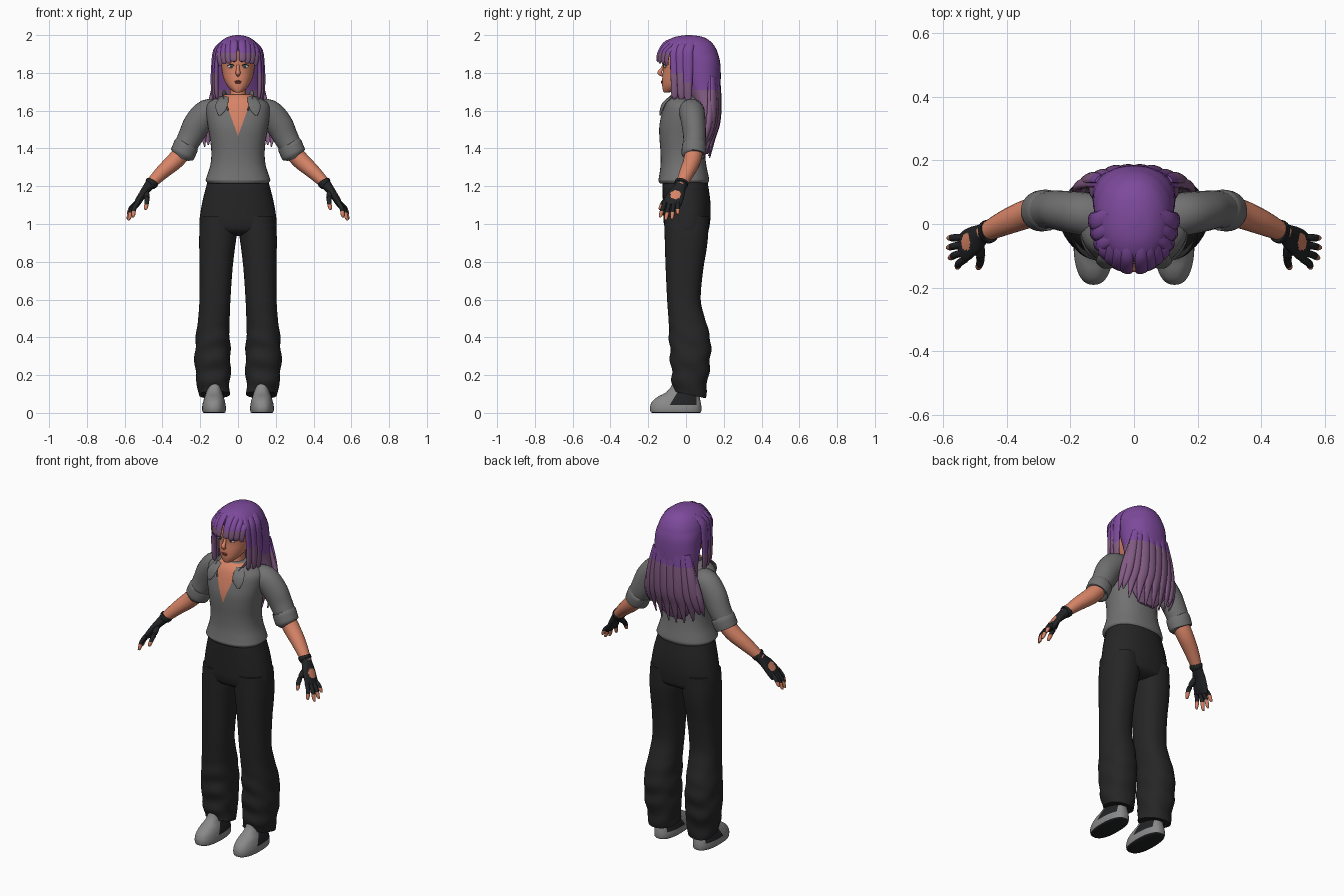
import bpy, bmesh, math
from mathutils import Vector as V

COL = dict(purple=(.205, .068, .33), mauve=(.225, .105, .225), skin=(.68, .23, .135), shirt_grey=(.165, .165, .165),
           trouser_black=(.019, .019, .019), glove_black=(.016, .017, .019), shoe_grey=(.25, .25, .25),
           eye_white=(.6, .6, .6), eye_teal=(.05, .2, .2), lip_red=(.3, .07, .05))
MAT = {}
for k, c in COL.items():
    MAT[k] = bpy.data.materials.new(k)
    MAT[k].diffuse_color = (*c, 1)


def spline(rows, k):
    """Catmull-Rom interpolation of rows of numbers, k steps per span."""
    out = []
    for i in range(len(rows) - 1):
        a, b, c, d = rows[max(i - 1, 0)], rows[i], rows[i + 1], rows[min(i + 2, len(rows) - 1)]
        for j in range(k):
            t = j / k
            out.append([.5 * (2*q + (r-p)*t + (2*p-5*q+4*r-s)*t*t + (3*q-p-3*r+s)*t**3)
                        for p, q, r, s in zip(a, b, c, d)])
    return out + [list(rows[-1])]


def build(name, rings, mats, rule=None, cuts=(), sx=1, angle=50):
    """Skin a list of rings, cut it by planes and colour it by a rule."""
    bm = bmesh.new()
    vs = [[bm.verts.new(p) for p in r] for r in rings]
    n = len(rings[0])
    for a, b in zip(vs, vs[1:]):
        for i in range(n):
            bm.faces.new((a[i], a[(i+1) % n], b[(i+1) % n], b[i]))
    bm.faces.new(vs[0])
    bm.faces.new(vs[-1])
    for co, no in cuts:
        bmesh.ops.bisect_plane(bm, geom=bm.verts[:] + bm.edges[:] + bm.faces[:], plane_co=co, plane_no=no)
    bmesh.ops.recalc_face_normals(bm, faces=bm.faces[:])
    for f in bm.faces:
        f.smooth = True
        if rule:
            f.material_index = int(rule(f.calc_center_median(), f.normal))
    if sx < 0:
        for v in bm.verts:
            v.co.x *= -1
        bmesh.ops.reverse_faces(bm, faces=bm.faces[:])
    me = bpy.data.meshes.new(name)
    bm.to_mesh(me)
    bm.free()
    for m in mats.split():
        me.materials.append(MAT[m])
    me.set_sharp_from_angle(angle=math.radians(angle))
    ob = bpy.data.objects.new(name, me)
    bpy.context.collection.objects.link(ob)
    return ob


def loft(name, rows, mats, p=2.0, k=4, n=40, warp=None, **kw):
    """Upright loft; rows are (z, x left, x right, y front, y back)."""
    rings = []
    for z, x0, x1, y0, y1 in spline(rows, k):
        r = []
        for i in range(n):
            c, s = math.cos(2*math.pi*i/n), math.sin(2*math.pi*i/n)
            q = V(((x0+x1)/2 + (x1-x0)/2 * math.copysign(abs(c)**(2/p), c),
                   (y0+y1)/2 + (y1-y0)/2 * math.copysign(abs(s)**(2/p), s), z))
            r.append(warp(q) if warp else q)
        rings.append(r)
    return build(name, rings, mats, **kw)


def sym(rows):
    return [(z, -x, x, a, b) for z, x, a, b in rows]


def tube(name, rows, mats, side=(0, 1, 0), k=4, n=14, **kw):
    """Tube along a path; rows are (x, y, z, half width along side, half thickness)."""
    rows = spline(rows, k)
    pts = [V(r[:3]) for r in rows]
    rings = []
    for i, r in enumerate(rows):
        t = (pts[min(i+1, len(pts)-1)] - pts[max(i-1, 0)]).normalized()
        b = t.cross(V(side)).normalized()
        s = b.cross(t)
        rings.append([pts[i] + s*r[3]*math.cos(2*math.pi*j/n) + b*r[4]*math.sin(2*math.pi*j/n) for j in range(n)])
    return build(name, rings, mats, **kw)


def blob(name, c, r, mat, sx=1):
    loft(name, [(c[2] + r[2]*math.sin(a), c[0] - r[0]*math.cos(a), c[0] + r[0]*math.cos(a),
                 c[1] - r[1]*math.cos(a), c[1] + r[1]*math.cos(a)) for a in [math.radians(d) for d in range(-88, 89, 22)]],
         mat, k=1, n=16, sx=sx)


def split(z):
    """Colour change at a height: second material below z."""
    return dict(cuts=[((0, 0, z), (0, 0, 1))], rule=lambda c, n: c.z < z)


# Shirt with open skin neckline
loft("shirt_body", sym([(1.215, .158, -.138, .115), (1.23, .171, -.146, .122), (1.25, .166, -.143, .12), (1.31, .147, -.135, .108),
     (1.38, .141, -.135, .1), (1.46, .15, -.141, .1), (1.52, .16, -.141, .105), (1.58, .168, -.13, .107),
     (1.63, .165, -.116, .1), (1.66, .13, -.102, .088), (1.685, .07, -.08, .065)]), "shirt_grey skin", p=2.3,
     cuts=[((0, 0, 1.465), (s, 0, -.36)) for s in (1, -1)],
     rule=lambda c, n: c.y < -.02 and abs(c.x) < (c.z-1.465)*.36)
# Neck, head and face
loft("neck", sym([(1.6, .06, -.1, .04), (1.66, .046, -.075, .04), (1.7, .043, -.06, .045), (1.78, .045, -.06, .05)]), "skin")
loft("head", sym([(1.697, .012, -.116, -.09), (1.703, .028, -.121, -.05), (1.73, .055, -.126, 0), (1.77, .076, -.126, .06),
     (1.82, .086, -.122, .09), (1.87, .089, -.126, .1), (1.92, .082, -.115, .095), (1.96, .04, -.06, .05)]), "skin", p=2.1)
tube("nose", [(0, -.118, 1.845, .007, .006), (0, -.128, 1.82, .009, .008), (0, -.14, 1.8, .013, .012),
     (0, -.122, 1.785, .007, .006)], "skin", side=(1, 0, 0))
blob("upper_lip", (0, -.126, 1.755), (.02, .007, .004), "lip_red")
blob("lower_lip", (0, -.126, 1.748), (.015, .007, .005), "lip_red")
for s in (1, -1):
    blob("eye", (.037, -.111, 1.834), (.018, .007, .009), "eye_white", s)
    blob("iris", (.036, -.114, 1.834), (.008, .006, .0085), "eye_teal", s)
    blob("pupil", (.036, -.1175, 1.834), (.0035, .004, .004), "glove_black", s)
    tube("eyelash", [(.018, -.118, 1.837, .002, .002), (.036, -.119, 1.845, .003, .003), (.057, -.106, 1.838, .002, .002)],
         "glove_black", side=(0, 0, 1), n=8, sx=s)

# Hair cap and long back
loft("back_hair", sym([(2, .012, 0, .03), (1.99, .055, -.06, .09), (1.965, .092, -.105, .132), (1.93, .114, -.12, .158),
     (1.9, .122, -.105, .17), (1.86, .127, -.05, .18), (1.8, .13, -.03, .184), (1.7, .132, .01, .182), (1.6, .143, .05, .173),
     (1.5, .138, .08, .155), (1.43, .11, .09, .138), (1.37, .05, .095, .115)]), "purple mauve", p=2.2, **split(1.71))
for s in (1, -1):
    # Fringe clumps, split at the middle
    for x, tip in ((.024, 1.862), (.05, 1.85), (.074, 1.848), (.095, 1.84)):
        d = 5.5*x*x
        tube("fringe_clump", [(x*.75, -.03+d*.5, 1.985-d*.3, .016, .007), (x*.9, -.105+d, 1.965-d*.5, .019, .009),
             (x, -.142+d, 1.915, .02, .009), (x, -.153+d, 1.87, .018, .007), (x, -.15+d, tip, .01, .004)],
             "purple mauve", side=(1, 11*x*.7, 0), sx=s, **split(1.905))
    # Locks framing the face
    for y, x, tip, w in ((-.06, .108, 1.66, .024), (-.025, .119, 1.65, .026), (.01, .125, 1.62, .028)):
        tube("side_lock", [(x*.62, y+.02, 1.965, w*.8, .01), (x*.95, y, 1.92, w, .012), (x+.005, y, 1.84, w, .012),
             (x+.008, y, 1.75, w*.85, .012), (x+.005, y, 1.68, w*.7, .009), (x, y+.004, tip, .006, .003)],
             "purple mauve", sx=s, **split(1.8 if y < 0 else 1.75))
    # Loose strands down the back
    for x0, x1, y, tip, w in ((.115, .18, .115, 1.41, .02), (.12, .16, .13, 1.42, .025), (.1, .125, .14, 1.375, .028),
                              (.065, .075, .155, 1.36, .03), (.025, .025, .16, 1.35, .03)):
        tube("back_strand", [(x0*.9, y+.012, 1.78, w*.7, .008), (x0*.6+x1*.4, y+.015, 1.65, w, .013),
             (x1*.95, y+.008, 1.54, w, .014), (x1, y-.012, 1.46, w*.7, .01), (x1*.98, y-.035, tip, .004, .003)],
             "purple mauve", side=(1, -x1*5, 0), sx=s, **split(1.71))

    # Collar and lapel
    tube("collar", [(.052, -.118, 1.6, .012, .005), (.072, -.085, 1.65, .022, .006), (.074, -.02, 1.675, .025, .007),
         (.055, .045, 1.69, .025, .007), (0, .072, 1.695, .025, .007)], "shirt_grey", side=(.3, 0, 1), sx=s)
    tube("lapel", [(.07, -.08, 1.672, .022, .006), (.084, -.115, 1.64, .033, .006), (.092, -.13, 1.605, .027, .005),
         (.098, -.136, 1.575, .006, .003)], "shirt_grey", side=(1, .25, 0), sx=s)
    # Sleeve with rolled cuff, then bare forearm
    tube("sleeve", [(.1, .02, 1.595, .07, .06), (.16, .032, 1.588, .068, .073), (.215, .04, 1.53, .064, .073),
         (.25, .045, 1.465, .06, .066), (.28, .043, 1.41, .058, .06)], "shirt_grey", n=24, sx=s)
    tube("sleeve_cuff", [(.27, .044, 1.425, .054, .056), (.273, .044, 1.42, .064, .066), (.285, .042, 1.39, .065, .067),
         (.297, .04, 1.365, .063, .065), (.299, .04, 1.361, .05, .05)], "shirt_grey", n=24, k=2, sx=s)
    tube("forearm", [(.27, .045, 1.41, .048, .048), (.33, .033, 1.338, .046, .046), (.4, .006, 1.275, .04, .038),
         (.475, -.03, 1.2, .028, .026)], "skin", n=20, sx=s)

    # Fingerless glove with a round opening on the back of the hand
    patch = V((.528, -.055, 1.155))
    tube("glove_palm", [(.455, -.022, 1.222, .034, .031), (.475, -.031, 1.197, .032, .026), (.5, -.048, 1.165, .043, .021),
         (.525, -.066, 1.125, .049, .019), (.54, -.076, 1.098, .046, .015)], "glove_black skin", k=7, n=40, sx=s,
         rule=lambda c, n: (c-patch).length < .027 and n.x > .3)
    tube("glove_wrist_band", [(.452, -.021, 1.225, .034, .032), (.454, -.022, 1.222, .037, .035), (.463, -.026, 1.211, .037, .033),
         (.466, -.027, 1.208, .033, .03)], "glove_black", k=2, n=20, sx=s)
    for ky, tip in ((-.11, (.558, -.138, 1.035)), (-.087, (.582, -.108, 1.02)), (-.064, (.588, -.075, 1.025)), (-.043, (.586, -.044, 1.052))):
        base, tip = V((.53, ky, 1.118)), V(tip)
        mid = base.lerp(tip, .5) + V((.006, 0, .004))
        tube("finger", [(*base, .012, .012), (*mid, .0115, .0115), (*base.lerp(tip, .85), .0095, .0095), (*tip, .004, .004)],
             "glove_black skin", n=12, sx=s, **split(base.lerp(tip, .58).z))
    tube("thumb", [(.49, -.055, 1.175, .017, .015), (.483, -.09, 1.145, .016, .015), (.483, -.118, 1.115, .013, .012),
         (.488, -.135, 1.085, .01, .01), (.49, -.139, 1.075, .004, .004)], "glove_black skin", side=(0, .7, .7), sx=s, **split(1.103))

    # Baggy trouser leg, creased low down, hem lower at the back
    def crease(q):
        low = max(0, min(1, (.5-q.z)/.15))
        q.y += low*.005*math.sin(q.z*55 + q.x*14)
        q.x += low*.004*math.sin(q.z*48 + q.y*25)
        q.z -= max(0, (.2-q.z)/.1)*.22*q.y
        return q
    loft("trouser_leg", [(1.04, .01, .196, -.115, .12), (.94, .008, .205, -.113, .117), (.86, .018, .205, -.111, .108),
         (.75, .03, .203, -.107, .09), (.6, .04, .204, -.1, .078), (.5, .044, .211, -.093, .1), (.4, .044, .223, -.089, .128),
         (.3, .04, .229, -.084, .13), (.22, .04, .226, -.077, .122), (.15, .044, .215, -.073, .112), (.1, .046, .208, -.068, .1)],
         "trouser_black", p=2.3, k=6, sx=s, warp=crease)
    # Shoe: black sole, pale rim and toe, dark side panel
    loft("shoe", [(0, .072, .18, -.178, .072), (.006, .066, .188, -.188, .08), (.025, .064, .19, -.191, .082), (.045, .066, .188, -.187, .08),
         (.065, .07, .183, -.175, .076), (.085, .076, .177, -.15, .072), (.105, .082, .17, -.112, .07), (.13, .085, .166, -.085, .068),
         (.16, .087, .163, -.07, .066)], "shoe_grey glove_black", p=2.4, k=4, n=64, sx=s,
         cuts=[((0, 0, .006), (0, 0, 1)), ((0, 0, .042), (0, 0, 1)), ((0, -.075, .06), (0, 1, -.6)), ((0, .055, 0), (0, 1, 0))],
         rule=lambda c, n: c.z < .006 or (c.z > .042 and c.y < .055 and c.y + .075 > .6*(c.z-.06) and abs(n.x) > .35))

# Trouser hips
loft("trouser_hips", sym([(1.235, .158, -.122, .112), (1.2, .168, -.124, .118), (1.13, .186, -.123, .128), (1.06, .199, -.121, .131),
     (1, .205, -.117, .126), (.96, .2, -.1, .115), (.937, .17, -.05, .075)]), "trouser_black", p=2.25)
